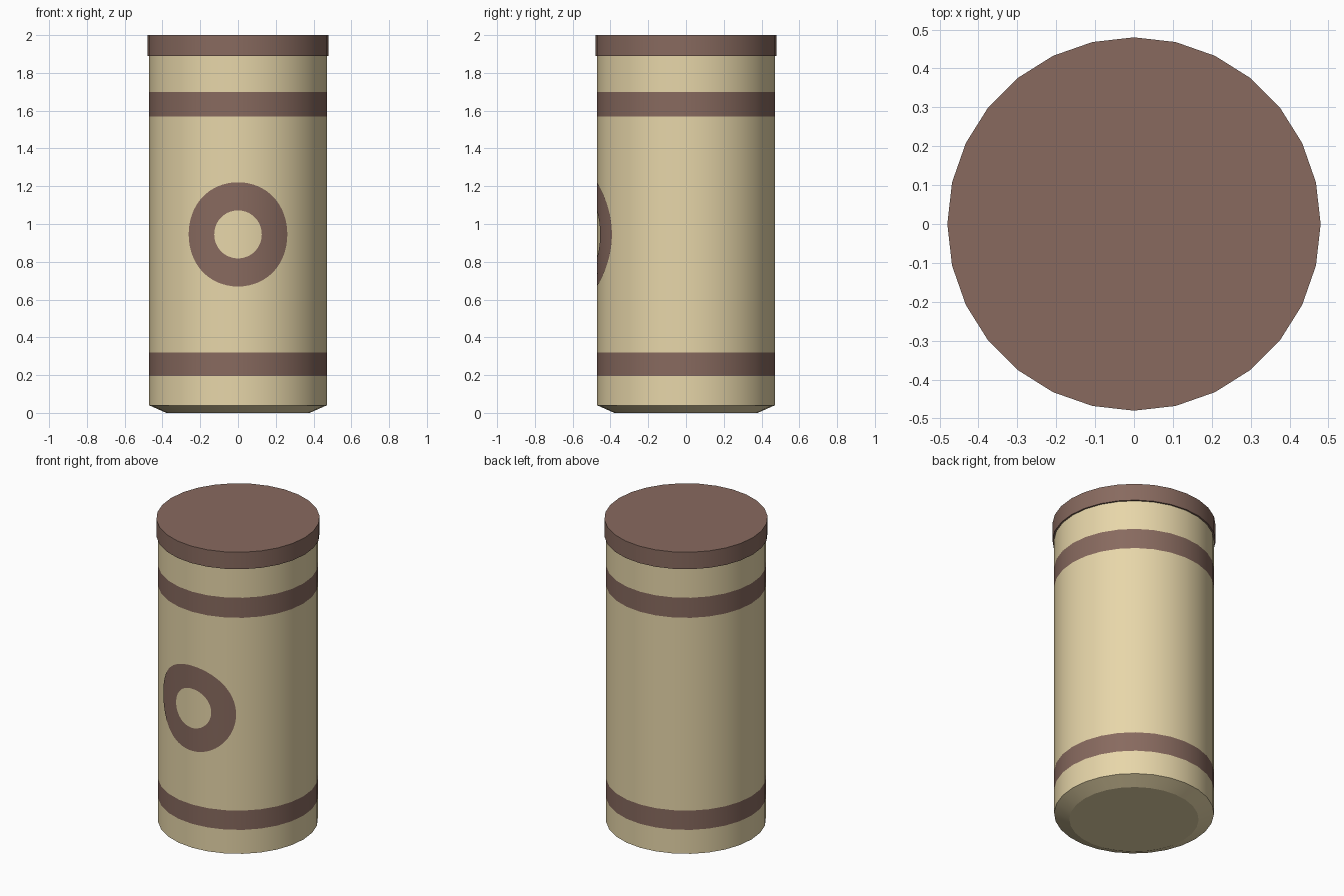
import bpy, bmesh, math

if "Cube" in bpy.data.objects:
    bpy.data.objects.remove(bpy.data.objects["Cube"])

SIDES = 28
R = 0.47


def material(name, rgb):
    m = bpy.data.materials.new(name)
    m.diffuse_color = (*rgb, 1)
    m.use_nodes = True
    m.node_tree.nodes["Principled BSDF"].inputs["Base Color"].default_value = m.diffuse_color
    return m


tan = material("pale tan", (0.807, 0.680, 0.402))
brown = material("warm brown", (0.246, 0.144, 0.114))


def finish(bm, name, mats):
    me = bpy.data.meshes.new(name)
    bm.to_mesh(me)
    bm.free()
    for m in mats:
        me.materials.append(m)
    ob = bpy.data.objects.new(name, me)
    bpy.context.collection.objects.link(ob)
    bpy.ops.object.select_all(action='DESELECT')
    ob.select_set(True)
    bpy.context.view_layer.objects.active = ob
    bpy.ops.object.shade_smooth_by_angle(angle=math.radians(20))
    return ob


def revolve(name, profile, mats, bands=()):
    """Closed solid of revolution; faces inside a height band get slot 1."""
    bm = bmesh.new()
    rings = []
    for r, z in profile:
        rings.append([bm.verts.new((r * math.cos(math.tau * i / SIDES),
                                    r * math.sin(math.tau * i / SIDES), z))
                      for i in range(SIDES)])
    for a, b in zip(rings, rings[1:]):
        for i in range(SIDES):
            j = (i + 1) % SIDES
            f = bm.faces.new((a[i], a[j], b[j], b[i]))
            z = f.calc_center_median().z
            f.material_index = int(any(lo < z < hi for lo, hi in bands))
    bm.faces.new(rings[0][::-1])
    bm.faces.new(rings[-1])
    return finish(bm, name, mats)


# Canister body with two painted bands and a chamfered foot
bands = [(0.195, 0.32), (1.57, 1.70)]
profile = [(0.38, 0), (R, 0.04)] + [(R, z) for b in bands for z in b] + [(R, 1.90)]
revolve("canister_body", profile, [tan, brown], bands)

# Flat lid with a small overhang
revolve("lid", [(0.48, 1.89), (0.48, 2.0)], [brown])

# Painted ring on the front, wrapped round the body
bm = bmesh.new()
N, STEPS = 64, 6
R_IN, R_OUT, CZ = 0.127, 0.276, 0.945
loops = []
for k in range(STEPS + 1):
    rad = R_IN + (R_OUT - R_IN) * k / STEPS
    loop = []
    for i in range(N):
        t = math.tau * i / N
        a = rad * math.cos(t) / R
        loop.append(bm.verts.new((math.sin(a) * (R + 0.0015),
                                  -math.cos(a) * (R + 0.0015),
                                  CZ + rad * math.sin(t))))
    loops.append(loop)
for a, b in zip(loops, loops[1:]):
    for i in range(N):
        j = (i + 1) % N
        bm.faces.new((a[i], b[i], b[j], a[j]))
finish(bm, "front_ring", [brown])
